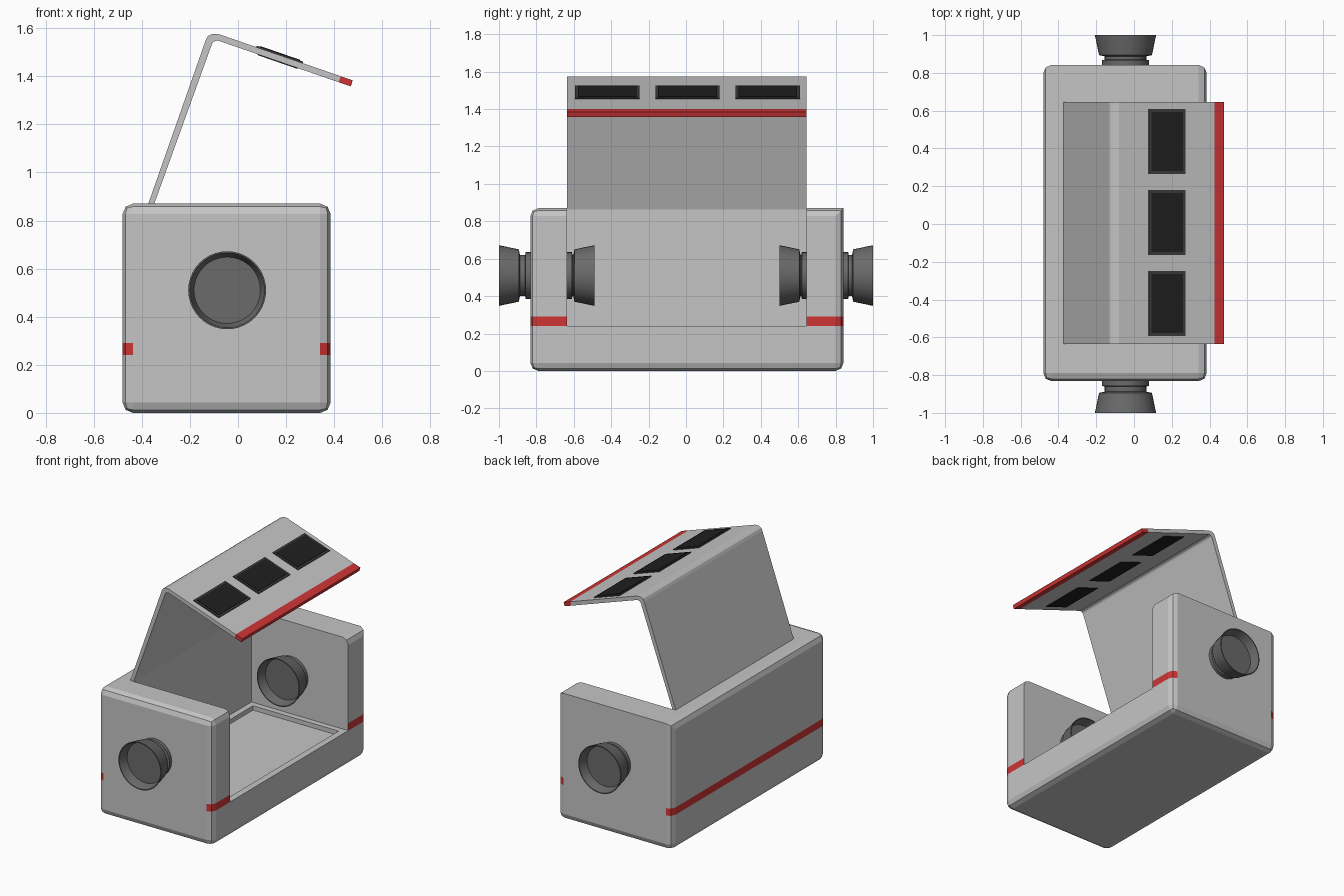
import bpy, bmesh, math
from mathutils import Matrix, Vector

if "Cube" in bpy.data.objects:
    bpy.data.objects.remove(bpy.data.objects["Cube"])


def material(name, rgb):
    m = bpy.data.materials.new(name)
    m.diffuse_color = (*rgb, 1)
    m.use_nodes = True
    m.node_tree.nodes["Principled BSDF"].inputs["Base Color"].default_value = m.diffuse_color
    return m


GREY = material("light grey", (0.56, 0.56, 0.56))
RED = material("red", (0.62, 0.035, 0.035))
KNOB = material("dark grey", (0.145, 0.145, 0.145))
FRAME = material("charcoal", (0.045, 0.045, 0.045))
GLASS = material("black", (0.014, 0.014, 0.014))


def finish(name, bm, *mats):
    bmesh.ops.recalc_face_normals(bm, faces=bm.faces)
    me = bpy.data.meshes.new(name)
    bm.to_mesh(me)
    bm.free()
    for m in mats:
        me.materials.append(m)
    ob = bpy.data.objects.new(name, me)
    bpy.context.collection.objects.link(ob)
    return ob


def box_bm(lo, hi, matrix=Matrix()):
    bm = bmesh.new()
    lo, hi = Vector(lo), Vector(hi)
    bmesh.ops.create_cube(bm, size=1)
    bm.transform(matrix @ Matrix.Translation((lo + hi) / 2) @ Matrix.Diagonal((*(hi - lo), 1)))
    return bm


def prism(name, pts, y0, y1, mat):
    bm = bmesh.new()
    face = bm.faces.new([bm.verts.new((x, y0, z)) for x, z in pts])
    ext = bmesh.ops.extrude_face_region(bm, geom=[face])
    bmesh.ops.translate(bm, vec=(0, y1 - y0, 0),
                        verts=[v for v in ext["geom"] if isinstance(v, bmesh.types.BMVert)])
    return finish(name, bm, mat)


Y0, Y1 = -0.832, 0.842      # body ends
N0, N1 = -0.635, 0.645      # opening between the end walls

# Body: rounded box, the top edge at the back end stays sharp
bm = box_bm((-0.48, Y0, 0), (0.385, Y1, 0.87))
edges = [e for e in bm.edges
         if not all(v.co.y > 0.8 and v.co.z > 0.8 for v in e.verts)]
bmesh.ops.bevel(bm, geom=edges, offset=0.043, segments=2, profile=0.5, affect='EDGES')

# Red stripe band on the sides and corners, not on the flat ends
for z in (0.24, 0.29):
    bmesh.ops.bisect_plane(bm, geom=bm.verts[:] + bm.edges[:] + bm.faces[:],
                           plane_co=(0, 0, z), plane_no=(0, 0, 1))
bm.normal_update()
for f in bm.faces:
    if 0.24 < f.calc_center_median().z < 0.29 and abs(f.normal.y) < 0.98:
        f.material_index = 1
body = finish("body", bm, GREY, RED)

# Opening and shallow floor tray
for name, lo, hi in (
        ("opening_cutter", (-0.35, N0, 0.24), (0.8, N1, 1.2)),
        ("tray_cutter", (-0.31, N0 + 0.04, 0.21), (0.34, N1 - 0.04, 0.5))):
    cutter = finish(name, box_bm(lo, hi), GREY)
    cutter.hide_render = True
    cutter.hide_viewport = False
    cutter.display_type = 'WIRE'
    mod = body.modifiers.new(name, 'BOOLEAN')
    mod.operation = 'DIFFERENCE'
    mod.solver = 'EXACT'
    mod.object = cutter
    bpy.context.view_layer.objects.active = body
    bpy.ops.object.modifier_apply(modifier=name)
    bpy.data.objects.remove(cutter)

# Open lid: bent sheet with a red tip
prism("lid", [(-0.38, 0.85), (-0.373, 0.87), (-0.135, 1.548), (-0.126, 1.566),
              (-0.11, 1.575), (-0.08, 1.575), (0.427, 1.400), (0.419, 1.375),
              (-0.085, 1.549), (-0.102, 1.543), (-0.108, 1.535),
              (-0.348, 0.87), (-0.355, 0.85)], N0, N1, GREY)
prism("lid_tip", [(0.427, 1.400), (0.477, 1.383), (0.469, 1.358), (0.419, 1.375)],
      N0, N1, RED)

# Three windows in the lid
for i in range(3):
    m = (Matrix.Translation((0.173, 0.008 + (i - 1) * 0.429, 1.488))
         @ Matrix.Rotation(math.radians(19.04), 4, 'Y'))
    finish(f"window_frame_{i + 1}",
           box_bm((-0.102, -0.172, -0.004), (0.102, 0.172, 0.006), m), FRAME)
    finish(f"window_pane_{i + 1}",
           box_bm((-0.088, -0.157, -0.030), (0.088, 0.157, 0.009), m), GLASS)


# Hollow knobs, turned around y
def knob(name, wall, tip, sides=40):
    L, s = abs(tip - wall), math.copysign(1, tip - wall)
    profile = [(0.125, -0.01), (0.125, 0.025), (0.11, 0.028), (0.11, L - 0.112),
               (0.14, L - 0.106), (0.162, L), (0.156, L), (0.138, L - 0.06)]
    bm = bmesh.new()
    rings = [[bm.verts.new((-0.045 + r * math.cos(a), wall + s * d, 0.51 + r * math.sin(a)))
              for a in (2 * math.pi * k / sides for k in range(sides))] for r, d in profile]
    for a, b in zip(rings, rings[1:]):
        for k in range(sides):
            n = (k + 1) % sides
            bm.faces.new((a[k], a[n], b[n], b[k]))
    bm.faces.new(rings[0])
    bm.faces.new(rings[-1])
    ob = finish(name, bm, KNOB)
    bpy.ops.object.select_all(action='DESELECT')
    ob.select_set(True)
    bpy.context.view_layer.objects.active = ob
    bpy.ops.object.shade_smooth_by_angle(angle=math.radians(30))


knob("front_outer_knob", Y0, -1.0)
knob("front_inner_knob", N0, -0.49)
knob("back_inner_knob", N1, 0.50)
knob("back_outer_knob", Y1, 1.0)
